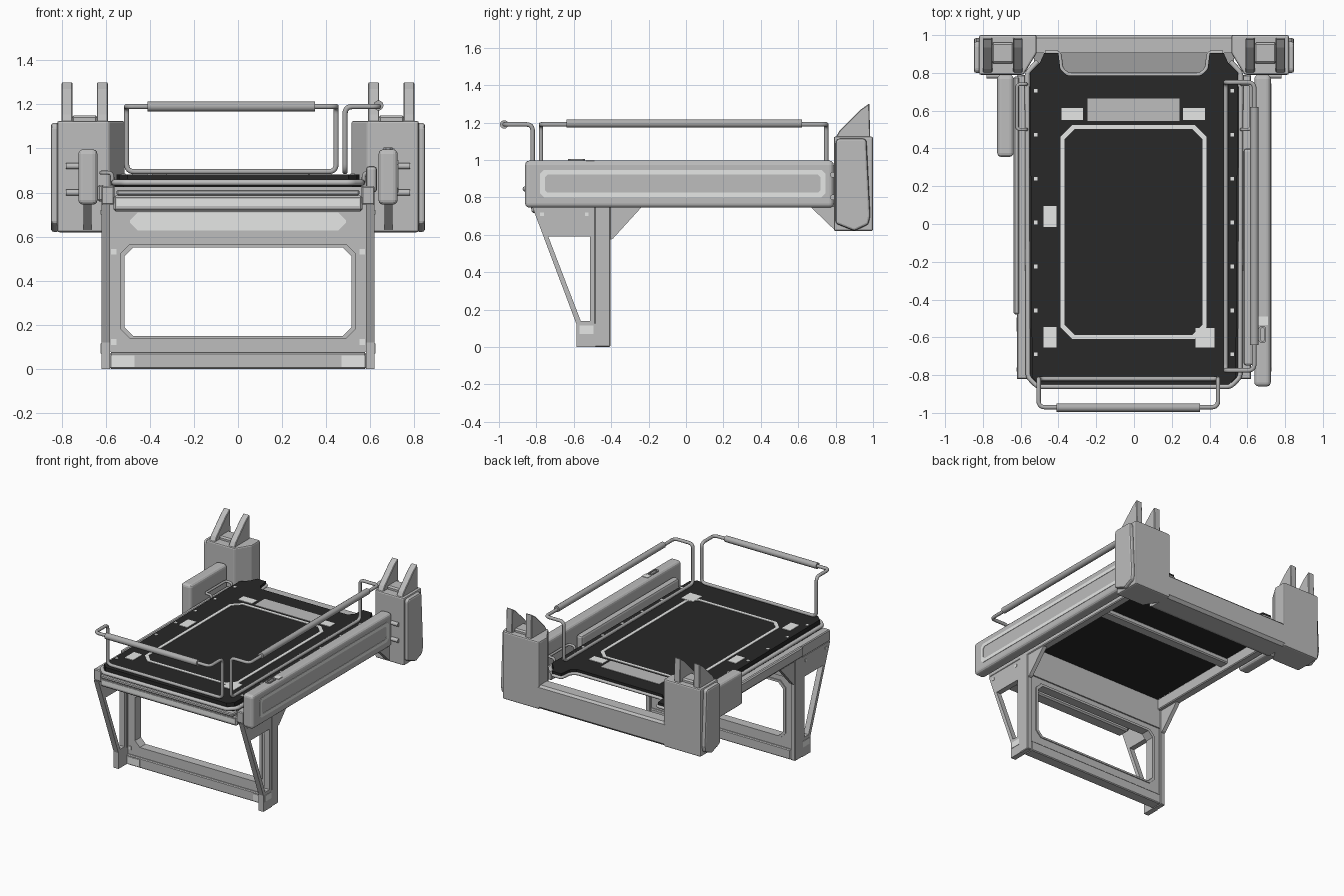
import bpy, bmesh, math
from mathutils import Vector


def material(name, r, g, b):
    m = bpy.data.materials.new(name)
    m.diffuse_color = (r, g, b, 1)
    return m


GREY = material("mid grey", 0.51, 0.51, 0.51)
LIGHT = material("light grey", 0.83, 0.84, 0.83)
BLACK = material("deck black", 0.021, 0.021, 0.021)
TUBE = material("tube grey", 0.42, 0.42, 0.42)


def finish(name, bm, mat, bevel=0.0, seg=1):
    bmesh.ops.recalc_face_normals(bm, faces=bm.faces)
    if bevel:
        sharp = [e for e in bm.edges if len(e.link_faces) == 2 and e.calc_face_angle() > 0.3]
        bmesh.ops.bevel(bm, geom=sharp, offset=bevel, segments=seg, profile=0.5, affect='EDGES')
    me = bpy.data.meshes.new(name)
    bm.to_mesh(me)
    bm.free()
    me.materials.append(mat)
    ob = bpy.data.objects.new(name, me)
    bpy.context.collection.objects.link(ob)
    return ob


def at(axis, p, d):
    return {'x': (d, p[0], p[1]), 'y': (p[0], d, p[1]), 'z': (p[0], p[1], d)}[axis]


def prism(name, pts, axis, lo, hi, mat=GREY, bevel=0.0, seg=1):
    bm = bmesh.new()
    a = [bm.verts.new(at(axis, p, lo)) for p in pts]
    b = [bm.verts.new(at(axis, p, hi)) for p in pts]
    bm.faces.new(a)
    bm.faces.new(b)
    for i in range(len(pts)):
        j = (i + 1) % len(pts)
        bm.faces.new((a[i], a[j], b[j], b[i]))
    return finish(name, bm, mat, bevel, seg)


def box(name, x0, x1, y0, y1, z0, z1, mat=GREY, bevel=0.0, seg=1):
    return prism(name, [(x0, y0), (x1, y0), (x1, y1), (x0, y1)], 'z', z0, z1, mat, bevel, seg)


def ring(name, outer, inner, axis, lo, hi, mat=GREY):
    bm = bmesh.new()
    loops = [[bm.verts.new(at(axis, p, d)) for p in pts]
             for pts, d in ((outer, lo), (outer, hi), (inner, hi), (inner, lo))]
    n = len(outer)
    for k in range(4):
        a, b = loops[k], loops[(k + 1) % 4]
        for i in range(n):
            j = (i + 1) % n
            bm.faces.new((a[i], a[j], b[j], b[i]))
    return finish(name, bm, mat)


def octo(u0, u1, v0, v1, c):
    return [(u0 + c, v0), (u1 - c, v0), (u1, v0 + c), (u1, v1 - c),
            (u1 - c, v1), (u0 + c, v1), (u0, v1 - c), (u0, v0 + c)]


def tube(name, pts, r, fillet=0.04, mat=TUBE, cyclic=False):
    # round the corners of the path, then sweep a circle along it
    P = [Vector(p) for p in pts]
    path = []
    for i, p in enumerate(P):
        if not cyclic and i in (0, len(P) - 1):
            path.append(p)
            continue
        q, s = P[i - 1], P[(i + 1) % len(P)]
        a = p + (q - p).normalized() * fillet
        b = p + (s - p).normalized() * fillet
        for k in range(7):
            t = k / 6
            path.append(a * (1 - t) ** 2 + p * 2 * t * (1 - t) + b * t * t)
    cu = bpy.data.curves.new(name + " path", 'CURVE')
    cu.dimensions = '3D'
    cu.bevel_depth, cu.bevel_resolution, cu.use_fill_caps = r, 3, True
    sp = cu.splines.new('POLY')
    sp.points.add(len(path) - 1)
    for pt, co in zip(sp.points, path):
        pt.co = (*co, 1)
    sp.use_cyclic_u = cyclic
    tmp = bpy.data.objects.new(name + " tmp", cu)
    bpy.context.collection.objects.link(tmp)
    dg = bpy.context.evaluated_depsgraph_get()
    me = bpy.data.meshes.new_from_object(tmp.evaluated_get(dg))
    bpy.data.objects.remove(tmp)
    me.materials.clear()
    me.materials.append(mat)
    for f in me.polygons:
        f.use_smooth = len(f.vertices) == 4
    ob = bpy.data.objects.new(name, me)
    bpy.context.collection.objects.link(ob)
    return ob


# deck with notched head end
half = [(0.50, -0.85), (0.54, -0.81), (0.55, 0.80), (0.50, 0.85), (0.475, 0.905),
        (0.40, 0.905), (0.39, 0.82), (0.355, 0.785)]
prism("deck", half + [(-x, y) for x, y in reversed(half)], 'z', 0.855, 0.883, BLACK)
prism("deck_underside", octo(-0.56, 0.56, -0.84, 0.76, 0.04), 'z', 0.825, 0.855, BLACK)
tube("deck_rim", [(-0.51, 0.86, 0.845), (-0.565, 0.80, 0.845), (-0.56, -0.81, 0.845), (-0.51, -0.86, 0.845),
                  (0.51, -0.86, 0.845), (0.56, -0.81, 0.845), (0.565, 0.80, 0.845), (0.51, 0.86, 0.845)],
     0.014, 0.02, GREY)
tube("notch_rim", [(-0.47, 0.908, 0.855), (-0.395, 0.908, 0.855), (-0.385, 0.82, 0.855), (-0.35, 0.79, 0.855),
                   (0.35, 0.79, 0.855), (0.385, 0.82, 0.855), (0.395, 0.908, 0.855), (0.47, 0.908, 0.855)],
     0.011, 0.02, GREY)

# painted deck markings
T0, T1 = 0.882, 0.886
ring("deck_outline", octo(-0.39, 0.385, -0.61, 0.525, 0.065),
     octo(-0.368, 0.363, -0.588, 0.503, 0.055), 'z', T0, T1, LIGHT)
box("head_pad", -0.245, 0.24, 0.545, 0.665, T0, T1, GREY)
for x0, x1, y0, y1 in ((-0.385, -0.27, 0.55, 0.615), (0.26, 0.375, 0.55, 0.615), (-0.48, -0.41, -0.015, 0.095),
                       (-0.48, -0.41, -0.655, -0.545), (0.325, 0.425, -0.655, -0.55)):
    box("deck_patch", x0, x1, y0, y1, T0, T1 + 0.001, LIGHT)
for s in (-1, 1):
    for i in range(7):
        x, y = s * 0.52, 0.705 - 0.2325 * i
        box("deck_stud", x - 0.01, x + 0.01, y - 0.01, y + 0.01, T0, T1, LIGHT)

# frame under the deck
box("front_lip", -0.55, 0.55, -0.845, -0.78, 0.787, 0.812, GREY, 0.006)
box("front_beam", -0.565, 0.565, -0.825, -0.73, 0.715, 0.787, GREY, 0.01)
box("front_beam_stripe", -0.55, 0.55, -0.829, -0.82, 0.738, 0.77, LIGHT)
box("cross_bar", -0.57, 0.57, 0.26, 0.34, 0.785, 0.826, GREY, 0.008)

# leg frame with window
ring("leg_window_frame", octo(-0.58, 0.58, 0.075, 0.61, 0.005),
     octo(-0.53, 0.53, 0.145, 0.56, 0.045), 'y', -0.475, -0.42)
ring("leg_window_rim", octo(-0.535, 0.535, 0.137, 0.567, 0.045),
     octo(-0.515, 0.515, 0.15, 0.55, 0.04), 'y', -0.482, -0.413)
box("leg_foot_beam", -0.58, 0.58, -0.49, -0.405, 0, 0.075, GREY, 0.006)
box("leg_header", -0.58, 0.58, -0.47, -0.41, 0.605, 0.826)
prism("leg_header_trim", octo(-0.49, 0.49, 0.628, 0.71, 0.035), 'y', -0.475, -0.468, LIGHT)

# head beam joining the towers
prism("head_beam", [(0.80, 0.63), (0.83, 0.62), (0.98, 0.62), (1.0, 0.64), (1.0, 0.785), (0.985, 0.80),
                    (0.905, 0.80), (0.905, 0.735), (0.80, 0.70)], 'x', -0.53, 0.53)


def span(s, a, b):
    return sorted((s * a, s * b))


for s, side in ((-1, "left"), (1, "right")):
    # legs and struts
    lo, hi = span(s, 0.58, 0.62)
    box(side + "_leg_post", lo, hi, -0.49, -0.405, 0, 0.83, GREY, 0.005)
    box(side + "_strut_foot", lo, hi, -0.585, -0.485, 0, 0.125)
    ring(side + "_strut", [(-0.82, 0.745), (-0.488, 0.745), (-0.488, 0.12), (-0.585, 0.12)],
         [(-0.737, 0.592), (-0.513, 0.592), (-0.513, 0.14), (-0.563, 0.14)], 'x', lo, hi)
    prism(side + "_leg_gusset", [(-0.41, 0.57), (-0.39, 0.58), (-0.24, 0.745), (-0.41, 0.745)],
          'x', *span(s, 0.585, 0.615))
    box(side + "_foot_stripe", *span(s, 0.47, 0.575), -0.493, -0.487, 0.01, 0.062, LIGHT)
    box(side + "_strut_patch", *span(s, 0.617, 0.623), -0.57, -0.495, 0.07, 0.115, LIGHT)
    for z in (0.15, 0.56):
        box(side + "_frame_patch", *span(s, 0.55, 0.575), -0.479, -0.472, z - 0.04, z - 0.015, LIGHT)
    for y in (-0.77, -0.53):
        box(side + "_strut_stud", *span(s, 0.617, 0.623), y - 0.01, y + 0.01, 0.70, 0.72, LIGHT)
    box(side + "_deck_side", *span(s, 0.56, 0.62), -0.82, 0.79, 0.745, 0.83, GREY, 0.006)

    # side guard: full length on the right, short on the left
    y0 = -0.86 if s > 0 else 0.355
    box(side + "_guard", *span(s, 0.637, 0.724), y0, 0.79, 0.745, 0.996, GREY, 0.022, 3)
    if s > 0:
        ring("right_guard_stripe", octo(-0.78, 0.745, 0.80, 0.947, 0.02),
             octo(-0.755, 0.72, 0.825, 0.922, 0.015), 'x', 0.721, 0.727, LIGHT)
    prism(side + "_guard_gusset", [(0.665, 0.75), (0.79, 0.63), (0.79, 0.75)], 'x', *span(s, 0.665, 0.70))
    for z in (0.80, 0.92):
        tube(side + "_guard_peg", [(s * 0.70, 0.785, z), (s * 0.78, 0.785, z)], 0.015, 0.04, GREY)
    tube(side + "_side_loop", [(s * 0.57, 0.50, 0.84), (s * 0.57, 0.50, 0.89), (s * 0.62, 0.50, 0.89),
                               (s * 0.62, 0.74, 0.89), (s * 0.57, 0.74, 0.89), (s * 0.57, 0.74, 0.84)], 0.009, 0.02)

    # tower with outer cover
    foot = [(0.82, 0.79), (0.585, 0.79), (0.515, 0.905), (0.515, 1.0), (0.82, 1.0)]
    prism(side + "_tower", [(s * x, y) for x, y in foot], 'z', 0.62, 1.125, GREY, 0.01, 2)
    prism(side + "_tower_cover", [(0.80, 0.66), (0.90, 0.62), (0.975, 0.655), (0.985, 0.70),
                                  (0.965, 1.105), (0.95, 1.115), (0.815, 1.115), (0.80, 1.10)],
          'x', *span(s, 0.81, 0.848), GREY, 0.012, 2)
    # fins and the block between them
    for x in (0.59, 0.75):
        prism(side + "_tower_fin", [(0.80, 1.12), (0.82, 1.155), (0.935, 1.27), (0.98, 1.302), (0.985, 1.12)],
              'x', *span(s, x, x + 0.05), GREY, 0.004)
    box(side + "_fin_block", *span(s, 0.635, 0.755), 0.85, 0.96, 1.11, 1.15, GREY, 0.01)

# rest bar tucked inside the right guard, strip on the left side
box("right_inner_bar", 0.58, 0.63, -0.75, 0.40, 0.80, 0.92, GREY, 0.015, 2)
box("left_side_strip", -0.637, -0.605, -0.48, 0.78, 0.76, 0.835, GREY, 0.008)
ring("guard_latch", octo(0.66, 0.70, -0.63, -0.54, 0.01), octo(0.67, 0.69, -0.62, -0.55, 0.006),
     'z', 0.99, 1.004, TUBE)
box("guard_latch_patch", 0.66, 0.71, -0.535, -0.49, 0.99, 0.999, LIGHT)

# front handrail
tube("front_handrail", [(-0.505, -0.82, 0.895), (-0.505, -0.82, 1.19), (-0.505, -0.97, 1.19), (0.445, -0.97, 1.19),
                        (0.445, -0.82, 1.19), (0.445, -0.82, 0.895)], 0.012, 0.035, cyclic=True)
tube("front_grip", [(-0.41, -0.972, 1.19), (0.35, -0.972, 1.19)], 0.023)

# side handrail
tube("side_handrail", [(0.485, -0.775, 0.895), (0.485, -0.775, 1.19), (0.637, -0.775, 1.19), (0.637, 0.75, 1.19),
                       (0.485, 0.75, 1.19), (0.485, 0.75, 0.895)], 0.012, 0.035, cyclic=True)
tube("side_grip", [(0.637, -0.64, 1.195), (0.637, 0.62, 1.195)], 0.023)
